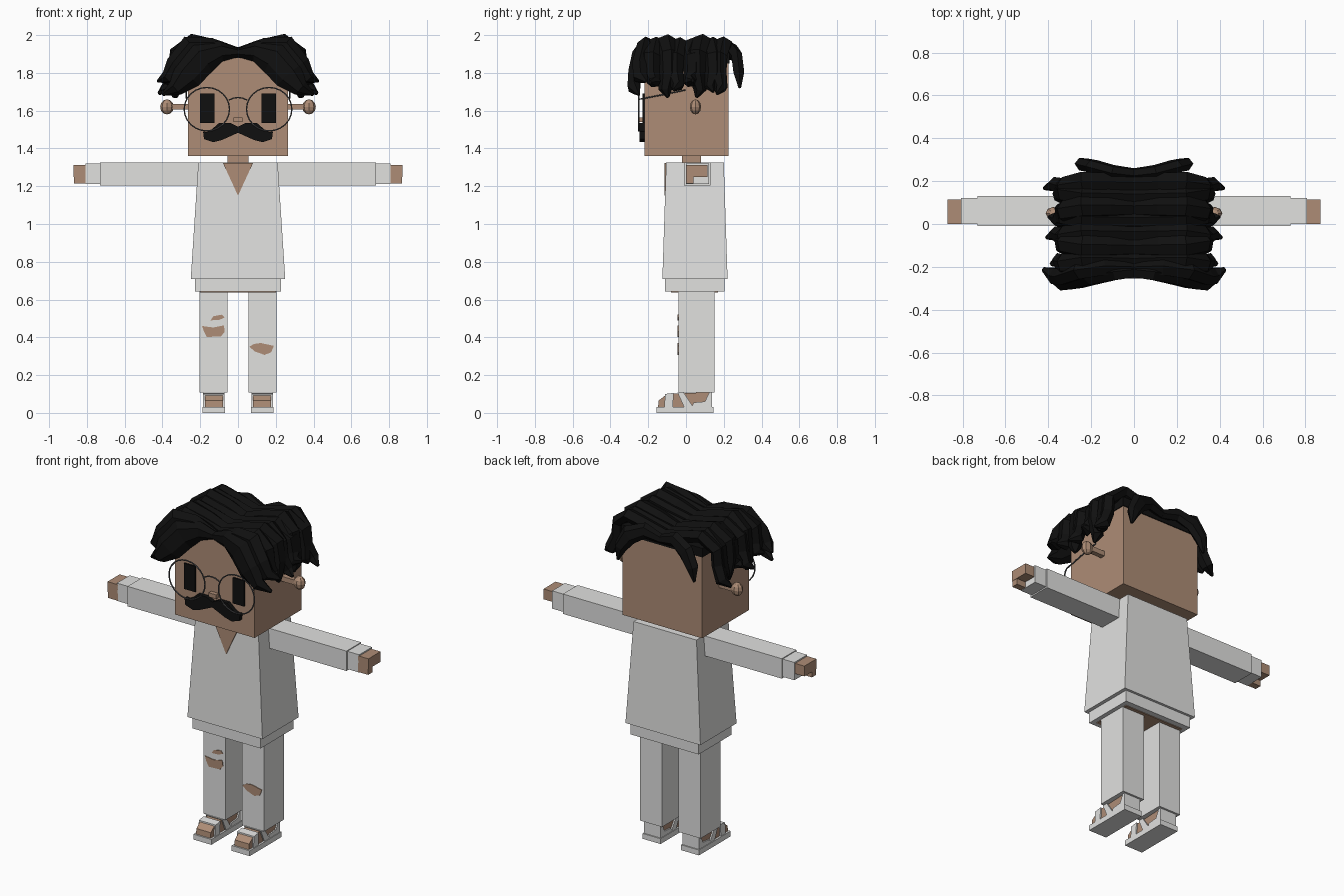
import bpy, bmesh, math, random
from mathutils import Vector

random.seed(4)
cube = bpy.data.objects.get("Cube")
if cube:
    bpy.data.objects.remove(cube)


def material(name, r, g, b):
    m = bpy.data.materials.new(name)
    m.use_nodes = True
    m.diffuse_color = (r, g, b, 1)
    node = m.node_tree.nodes["Principled BSDF"]
    node.inputs["Base Color"].default_value = (r, g, b, 1)
    node.inputs["Roughness"].default_value = 0.8
    return m


SKIN = material("skin", 0.42, 0.265, 0.18)
WHITE = material("white cloth", 0.75, 0.75, 0.74)
BLACK = material("black hair", 0.005, 0.005, 0.005)
WIRE = material("grey wire", 0.08, 0.08, 0.085)


def finish(name, bm, mat, mirror=False):
    bmesh.ops.recalc_face_normals(bm, faces=bm.faces)
    mesh = bpy.data.meshes.new(name)
    bm.to_mesh(mesh)
    bm.free()
    mesh.materials.append(mat)
    ob = bpy.data.objects.new(name, mesh)
    bpy.context.collection.objects.link(ob)
    if mirror:
        ob.modifiers.new("Mirror", 'MIRROR').use_mirror_merge = False
    return ob


def frustum(name, mat, low, high, z0, z1, mirror=False):
    """Box between two rectangles (x0, x1, y0, y1)."""
    bm = bmesh.new()
    rings = []
    for (x0, x1, y0, y1), z in ((low, z0), (high, z1)):
        rings.append([bm.verts.new((x, y, z)) for x, y in
                      ((x0, y0), (x1, y0), (x1, y1), (x0, y1))])
    join(bm, rings)
    return finish(name, bm, mat, mirror)


def box(name, mat, x0, x1, y0, y1, z0, z1, mirror=False):
    rect = (x0, x1, y0, y1)
    return frustum(name, mat, rect, rect, z0, z1, mirror)


def join(bm, rings):
    n = len(rings[0])
    for a, b in zip(rings, rings[1:]):
        for i in range(n):
            bm.faces.new((a[i], a[(i + 1) % n], b[(i + 1) % n], b[i]))
    bm.faces.new(rings[0])
    bm.faces.new(rings[-1])


def prism(name, mat, outline, start, end, axis="y", mirror=False):
    """Outline in xz pushed along y, or in yz pushed along x."""
    bm = bmesh.new()
    rings = [[bm.verts.new((u, d, v) if axis == "y" else (d, u, v))
              for u, v in outline] for d in (start, end)]
    join(bm, rings)
    return finish(name, bm, mat, mirror)


def lock(name, path, widths, thick, side):
    """Tapered six-sided lock of hair swept along a path."""
    bm = bmesh.new()
    pts = [Vector(p) for p in path]
    rings = []
    for i, p in enumerate(pts):
        t = (pts[min(i + 1, len(pts) - 1)] - pts[max(i - 1, 0)]).normalized()
        s = Vector(side)
        s = (s - t * s.dot(t)).normalized()
        n = t.cross(s)
        h = thick * (0.25 if i == len(pts) - 1 else 1)
        rings.append([bm.verts.new(p + s * widths[i] * a + n * h * b)
                      for a, b in ((1, 0), (.4, 1), (-.5, .8),
                                   (-1, -.1), (-.5, -.9), (.5, -.9))])
    join(bm, rings)
    return finish(name, bm, BLACK, True)


def wire(name, path, radius, cyclic=False, mirror=True):
    cu = bpy.data.curves.new(name, 'CURVE')
    cu.dimensions = '3D'
    cu.bevel_depth = radius
    cu.bevel_resolution = 1
    sp = cu.splines.new('POLY')
    sp.points.add(len(path) - 1)
    for p, co in zip(sp.points, path):
        p.co = (*co, 1)
    sp.use_cyclic_u = cyclic
    cu.materials.append(WIRE)
    ob = bpy.data.objects.new(name, cu)
    bpy.context.collection.objects.link(ob)
    if mirror:
        ob.modifiers.new("Mirror", 'MIRROR')


# Head and neck
box("head", SKIN, -.265, .265, -.22, .225, 1.36, 1.88)
box("neck", SKIN, -.055, .055, -.02, .08, 1.3, 1.37)
box("nose", SKIN, -.025, .025, -.245, -.21, 1.54, 1.565)
box("ear_stems", SKIN, .26, .36, .035, .065, 1.605, 1.635, True)
bm = bmesh.new()
bmesh.ops.create_uvsphere(bm, u_segments=8, v_segments=6, radius=.04)
for v in bm.verts:
    v.co = Vector((v.co.x * .9 + .376, v.co.y * .75 + .05, v.co.z + 1.62))
finish("ears", bm, SKIN, True)

# Face
box("eyes", BLACK, .125, .2, -.229, -.215, 1.535, 1.69, True)
half = [(.04, 1.535), (.1, 1.535), (.14, 1.5), (.165, 1.487), (.185, 1.49),
        (.18, 1.45), (.13, 1.433), (.085, 1.445), (.04, 1.465)]
prism("moustache", BLACK, [(0, 1.515)] + half + [(0, 1.483)],
      -.245, -.21, mirror=True)

# Glasses
ring = [math.tau * i / 24 for i in range(24)]
wire("glasses_rims", [(.165 + .12 * math.cos(a), -.25, 1.608 + .115 * math.sin(a))
                      for a in ring], .004, True)
wire("glasses_bridge", [(x, -.25, 1.67 - 6 * x * x)
                        for x in (-.05, -.025, 0, .025, .05)], .004, mirror=False)
wire("glasses_arms", [(.272, -.25, 1.66), (.275, -.12, 1.685), (.272, 0, 1.71)], .004)

# Hair: scalp, then locks falling sideways from the parting
box("scalp", BLACK, -.27, .27, -.2, .23, 1.85, 1.905)
rows = [(-.17, .39, 1.75), (-.11, .34, 1.67), (-.045, .41, 1.71),
        (.02, .4, 1.76), (.075, .33, 1.67), (.13, .37, 1.7), (.185, .42, 1.69)]
for k, (y, tip_x, tip_z) in enumerate(rows):
    r = random.uniform(-.015, .012)
    lean = random.choice((-.02, .015))
    path = [(-.01, y, 1.89), (.12, y, 1.93 + r), (.24, y, 1.96 + r),
            (.325, y + lean, 1.9 + r), (.335, y + lean, 1.8),
            (.5 * tip_x + .16, y, .5 * tip_z + .875), (tip_x, y + lean, tip_z)]
    lock("side_lock_%d" % k, path, [.045, .055, .06, .055, .05, .035, .008],
         .036, (0, 1, .25))

# Curtain locks framing the forehead
lock("front_locks", [(-.005, -.215, 1.905), (.09, -.23, 1.915), (.19, -.25, 1.88),
                     (.27, -.27, 1.79), (.33, -.275, 1.72), (.4, -.25, 1.685)],
     [.02, .055, .09, .085, .045, .008], .035, (.7, 0, .7))
lock("upper_front_locks", [(0, -.2, 1.9), (.14, -.2, 1.94), (.25, -.22, 1.93),
                           (.33, -.245, 1.84), (.37, -.24, 1.775), (.425, -.21, 1.755)],
     [.025, .045, .07, .055, .04, .008], .04, (.7, 0, .7))

# Locks at the back corners
lock("back_locks", [(-.005, .23, 1.89), (.1, .245, 1.92), (.19, .27, 1.88),
                    (.24, .28, 1.8), (.255, .285, 1.72)],
     [.025, .045, .055, .04, .008], .03, (.7, 0, .7))

# Shirt
frustum("shirt", WHITE, (-.25, .25, -.125, .22), (-.21, .21, -.105, .2), .71, 1.325)
box("shirt_hem", WHITE, -.228, .228, -.11, .205, .642, .72)
box("hips", SKIN, -.2, .2, -.08, .17, .638, .66)
prism("neckline", SKIN, [(-.08, 1.324), (.08, 1.324), (0, 1.15)], -.114, -.1)

# Arms
box("sleeves", WHITE, .2, .73, -.01, .13, 1.205, 1.325, True)
box("cuffs", WHITE, .72, .808, 0, .122, 1.213, 1.32, True)
box("hands", SKIN, .8, .87, 0, .115, 1.25, 1.312, True)
box("thumbs", SKIN, .8, .868, 0, .04, 1.215, 1.255, True)

# Legs with torn knees
box("legs", WHITE, .055, .203, -.04, .15, .108, .65, True)
tears = {
    "right_knee_tear": [(-.19, .46), (-.13, .452), (-.075, .463), (-.07, .43),
                        (-.09, .405), (-.165, .402), (-.18, .43)],
    "right_thigh_tear": [(-.145, .49), (-.13, .512), (-.085, .52), (-.07, .505),
                         (-.1, .492)],
    "left_knee_tear": [(.06, .35), (.085, .365), (.12, .37), (.19, .355),
                       (.175, .32), (.14, .307), (.09, .325)],
}
for name, outline in tears.items():
    prism(name, SKIN, outline, -.044, -.036)

# Feet and sandals
box("soles", WHITE, .068, .188, -.157, .145, 0, .032, True)
prism("feet", SKIN, [(-.148, .03), (-.145, .065), (-.1, .1), (.13, .11),
                     (.13, .03)], .08, .176, "x", True)
straps = [
    ("toe_straps", [(-.115, .03), (-.11, .1), (-.065, .106), (-.07, .03)]),
    ("instep_straps", [(-.01, .03), (-.045, .108), (-.015, .112), (.04, .03)]),
    ("heel_straps", [(.03, .03), (.04, .055), (.1, .06), (.125, .112),
                     (.138, .112), (.138, .03)]),
]
for name, outline in straps:
    prism(name, WHITE, outline, .072, .184, "x", True)
